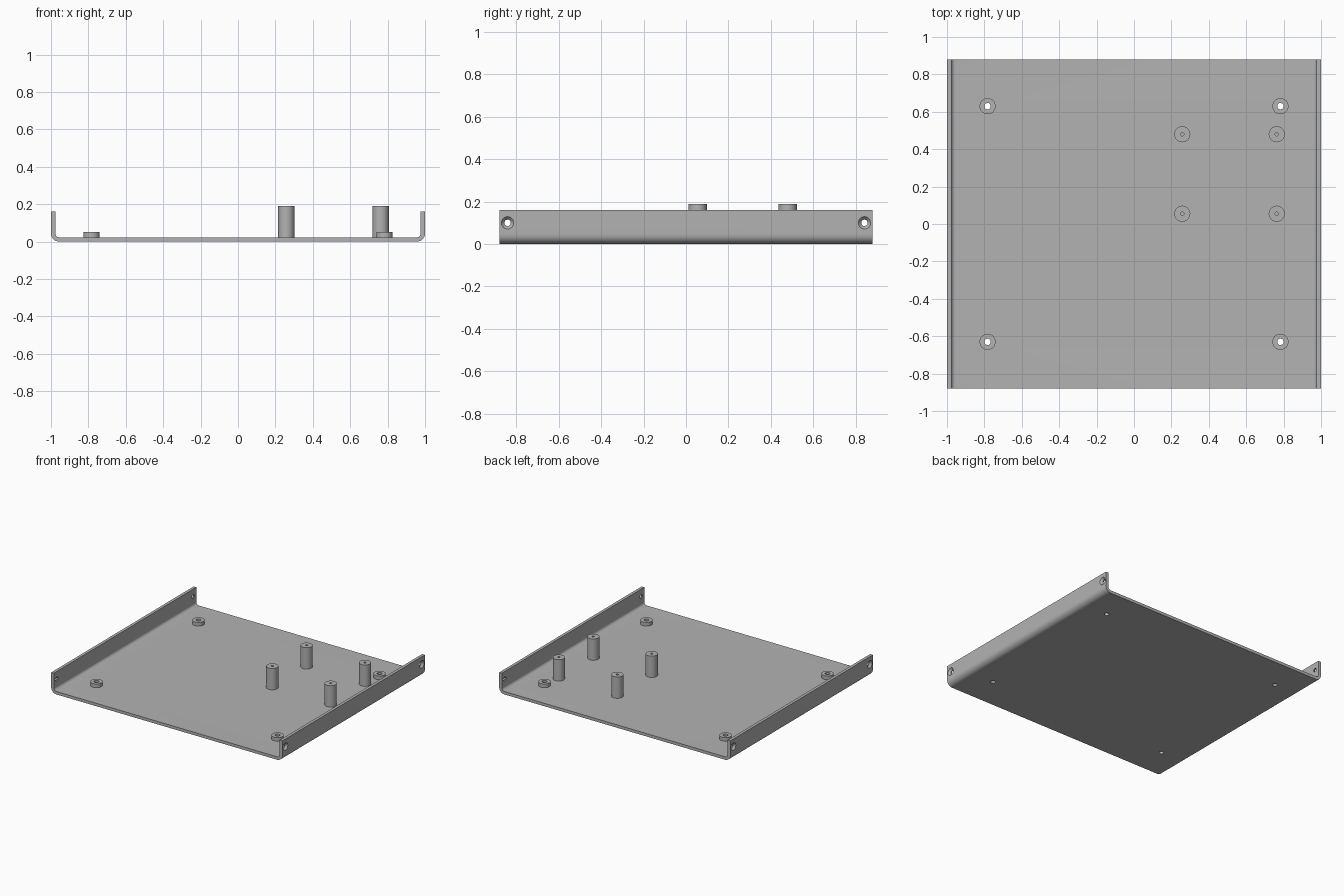
import bpy, bmesh, math
from mathutils import Matrix

if "Cube" in bpy.data.objects:
    bpy.data.objects.remove(bpy.data.objects["Cube"])

HALF_LEN, WALL_TOP, THICK = 0.88, 0.16, 0.023
R_OUT, R_IN = 0.045, 0.022
SEG = 32

metal = bpy.data.materials.new("grey_metal")
metal.diffuse_color = (0.45, 0.45, 0.45, 1)
metal.use_nodes = True
metal.node_tree.nodes["Principled BSDF"].inputs["Base Color"].default_value = metal.diffuse_color


def finish(name, bm):
    bmesh.ops.recalc_face_normals(bm, faces=bm.faces)
    mesh = bpy.data.meshes.new(name)
    bm.to_mesh(mesh)
    bm.free()
    obj = bpy.data.objects.new(name, mesh)
    bpy.context.collection.objects.link(obj)
    mesh.materials.append(metal)
    return obj


def smooth(obj):
    bpy.ops.object.select_all(action='DESELECT')
    obj.select_set(True)
    bpy.context.view_layer.objects.active = obj
    bpy.ops.object.shade_smooth_by_angle(angle=math.radians(30))


def bend(cx, cz, r, a0, a1, n=8):
    """Points along a bend, angles in degrees."""
    angles = [math.radians(a0 + (a1 - a0) * i / n) for i in range(n + 1)]
    return [(cx + r * math.cos(a), cz + r * math.sin(a)) for a in angles]


def lathe(name, profile, x, y):
    """Spin a closed (radius, z) outline around a vertical axis."""
    bm = bmesh.new()
    rings = []
    for r, z in profile:
        rings.append([bm.verts.new((x + r * math.cos(2 * math.pi * i / SEG),
                                    y + r * math.sin(2 * math.pi * i / SEG), z))
                      for i in range(SEG)])
    for a, b in zip(rings, rings[1:] + rings[:1]):
        for i in range(SEG):
            j = (i + 1) % SEG
            bm.faces.new((a[i], a[j], b[j], b[i]))
    obj = finish(name, bm)
    smooth(obj)
    return obj


def drill(target, r1, r2, depth, matrix):
    """Cut a straight or tapered round hole."""
    bm = bmesh.new()
    bmesh.ops.create_cone(bm, cap_ends=True, segments=SEG, radius1=r1,
                          radius2=r2, depth=depth, matrix=matrix)
    cutter = finish("hole_cutter", bm)
    cutter.hide_render = True
    mod = target.modifiers.new("hole", 'BOOLEAN')
    mod.operation, mod.solver, mod.object = 'DIFFERENCE', 'EXACT', cutter
    bpy.context.view_layer.objects.active = target
    bpy.ops.object.modifier_apply(modifier=mod.name)
    bpy.data.objects.remove(cutter)


# Folded sheet tray: right half of the section, mirrored, then extruded
cx = 1 - R_OUT
outer = bend(cx, R_OUT, R_OUT, -90, 0) + [(1, WALL_TOP)]
inner = [(1 - THICK, WALL_TOP)] + bend(cx, R_OUT, R_IN, 0, -90)
half = outer + inner
section = half + [(-x, z) for x, z in reversed(half)]
bm = bmesh.new()
face = bm.faces.new([bm.verts.new((x, -HALF_LEN, z)) for x, z in section])
ext = bmesh.ops.extrude_face_region(bm, geom=[face])
bmesh.ops.translate(bm, vec=(0, 2 * HALF_LEN, 0),
                    verts=[v for v in ext["geom"] if isinstance(v, bmesh.types.BMVert)])
tray = finish("folded_tray", bm)

# Countersunk screw holes near the ends of both side walls
for sx in (-1, 1):
    for sy in (-1, 1):
        turn = Matrix.Rotation(sx * math.pi / 2, 4, 'Y')
        y, z = sy * 0.842, 0.10
        drill(tray, 0.015, 0.015, 0.1, Matrix.Translation((sx, y, z)) @ turn)
        drill(tray, 0.014, 0.030, 0.018, Matrix.Translation((sx * 0.992, y, z)) @ turn)

# Corner feet bosses with holes through the floor
for sx in (-1, 1):
    for sy in (-1, 1):
        x, y = sx * 0.783, sy * 0.63
        drill(tray, 0.017, 0.017, 0.2, Matrix.Translation((x, y, 0)))
        lathe("mounting_boss", [(0.017, THICK), (0.017, 0.052),
                                (0.043, 0.052), (0.043, THICK)], x, y)
smooth(tray)

# Tall standoffs with blind screw holes
for x in (0.258, 0.763):
    for y in (0.055, 0.48):
        lathe("board_standoff", [(0.009, THICK), (0.009, 0.19),
                                 (0.043, 0.19), (0.043, THICK)], x, y)
